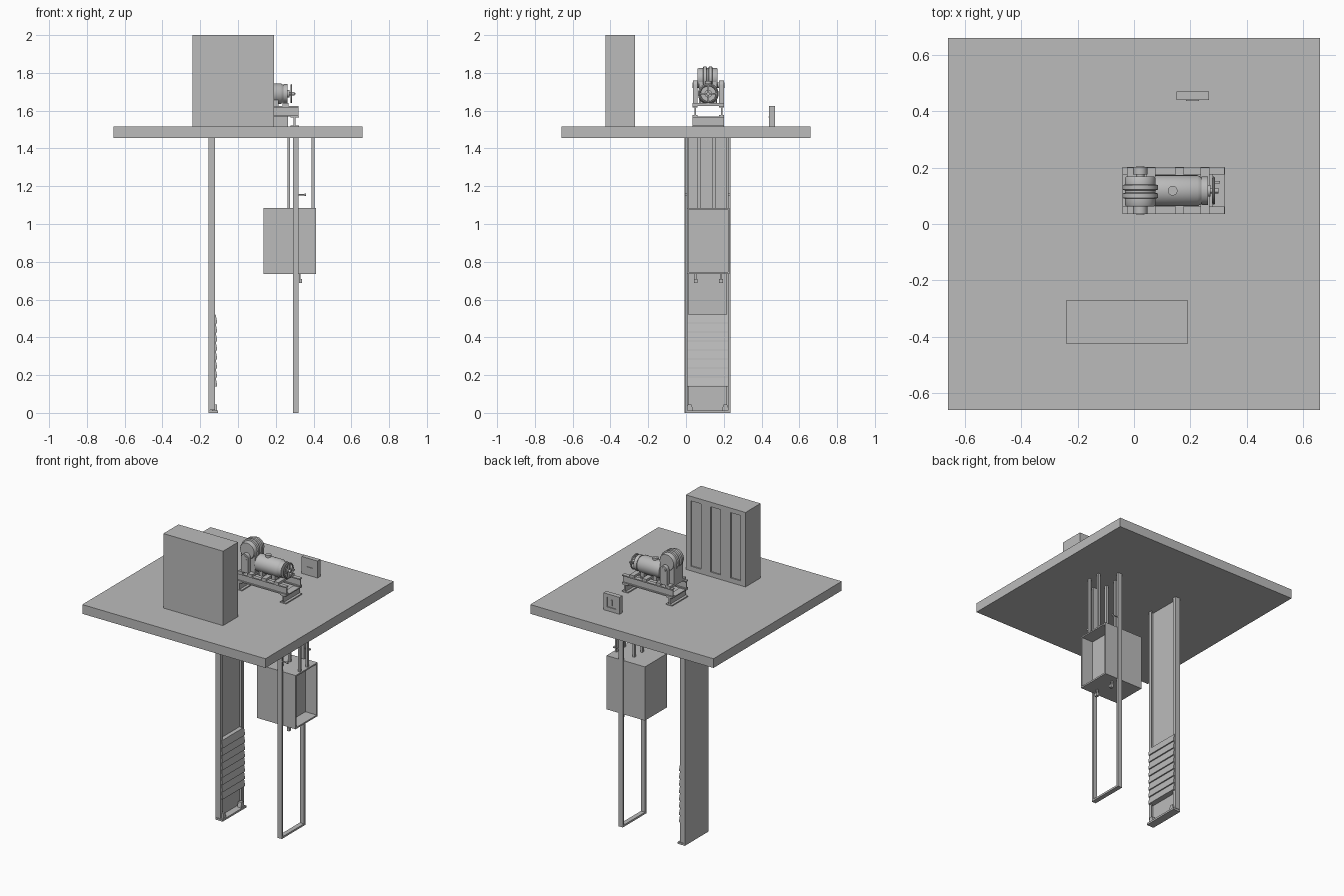
import bpy, math
from mathutils import Vector

if "Cube" in bpy.data.objects:
    bpy.data.objects.remove(bpy.data.objects["Cube"])

grey = bpy.data.materials.new("plain grey")
grey.use_nodes = True
grey.diffuse_color = (0.5, 0.5, 0.5, 1)
grey.node_tree.nodes["Principled BSDF"].inputs["Base Color"].default_value = (0.5, 0.5, 0.5, 1)


def finish(name, verts, faces, smooth=False):
    mesh = bpy.data.meshes.new(name)
    mesh.from_pydata(verts, [], faces)
    mesh.materials.append(grey)
    ob = bpy.data.objects.new(name, mesh)
    bpy.context.collection.objects.link(ob)
    if smooth:
        bpy.ops.object.select_all(action='DESELECT')
        ob.select_set(True)
        bpy.context.view_layer.objects.active = ob
        bpy.ops.object.shade_smooth_by_angle(angle=math.radians(35))
    return ob


def prism(name, outline, axis, lo, hi, smooth=False):
    """Extrude a counter-clockwise outline along x (y,z), y (z,x) or z (x,y)."""
    def place(a, b, c):
        return {'x': (c, a, b), 'y': (b, c, a), 'z': (a, b, c)}[axis]
    n = len(outline)
    verts = [place(a, b, c) for c in (lo, hi) for a, b in outline]
    faces = [tuple(reversed(range(n))), tuple(range(n, 2 * n))]
    faces += [(i, (i + 1) % n, (i + 1) % n + n, i + n) for i in range(n)]
    return finish(name, verts, faces, smooth)


def box(name, x, y, z):
    return prism(name, [(x[0], y[0]), (x[1], y[0]), (x[1], y[1]), (x[0], y[1])], 'z', *z)


def lathe(name, axis, centre, profile, n=32):
    """Revolve (position, radius) points about a line through centre."""
    u = Vector((1, 0, 0)) if axis == 'x' else Vector((0, 1, 0)) if axis == 'y' else Vector((0, 0, 1))
    v = Vector((u.y, u.z, u.x))
    w = u.cross(v)
    c = Vector(centre)
    verts, faces = [], []
    for p, r in profile:
        for i in range(n):
            t = math.tau * i / n
            verts.append(c + u * p + (v * math.cos(t) + w * math.sin(t)) * r)
    for k in range(len(profile) - 1):
        for i in range(n):
            j = (i + 1) % n
            faces.append((k * n + i, k * n + j, k * n + n + j, k * n + n + i))
    faces.append(tuple(reversed(range(n))))
    faces.append(tuple(range(len(verts) - n, len(verts))))
    return finish(name, verts, faces, True)


def carve(target, cutters):
    for c in cutters:
        c.hide_render = True
        c.hide_set(True)
        m = target.modifiers.new("recess", 'BOOLEAN')
        m.object = c
        m.solver = 'EXACT'


def i_outline(a, b, z0, z1, flange, web):
    m = (a + b) / 2
    return [(a, z0), (b, z0), (b, z0 + flange), (m + web, z0 + flange), (m + web, z1 - flange),
            (b, z1 - flange), (b, z1), (a, z1), (a, z1 - flange), (m - web, z1 - flange),
            (m - web, z0 + flange), (a, z0 + flange)]


# Machine room floor
box("floor_slab", (-.66, .66), (-.66, .66), (1.455, 1.515))

# Control cabinet with three recessed doors on its rear
cabinet = box("control_cabinet", (-.24, .19), (-.425, -.27), (1.515, 2))
carve(cabinet, [box("cabinet_recess_cutter", (x - .036, x + .036), (-.278, -.2), (1.545, 1.97))
                for x in (.118, -.025, -.168)])

# Switch box
switch = box("switch_box", (.15, .265), (.44, .47), (1.515, 1.625))
carve(switch, [box("switch_recess_cutter", (.175, .24), (.464, .5), (1.54, 1.605))])
box("switch_lever", (.203, .212), (.463, .47), (1.555, 1.59))
box("switch_slot", (.185, .23), (.436, .441), (1.565, 1.57))

# Machine frame: cross beams, long channels, saddle plates
for x in (-.018, .3):
    outline = [(z, a) for a, z in i_outline(x - .022, x + .022, 1.515, 1.57, .007, .005)]
    prism("cross_beam", outline[::-1], 'y', .035, .2)
for y in (.035, .175):
    prism("long_beam", i_outline(y, y + .027, 1.57, 1.625, .007, .004), 'x', -.04, .32)
for x in (-.015, .055, .155, .245):
    box("saddle_plate", (x - .01, x + .022), (.035, .2), (1.625, 1.64))

# Drive sheave, gear housing and bearings
lathe("drive_sheave", 'y', (.022, 0, 1.772),
      [(.062, .035), (.062, .05), (.068, .054), (.09, .054), (.092, .0625), (.108, .0625), (.111, .054),
       (.119, .054), (.122, .0625), (.138, .0625), (.14, .054), (.162, .054), (.168, .05), (.168, .035)], 40)
box("gear_housing", (-.028, .072), (.07, .165), (1.64, 1.76))
arch = [(1.64, 0), (1.64, .048)]
arch = [(1.64, -.003), (1.64, .047)] + [
    (1.735 + .025 * math.sin(t * math.pi / 12), .022 + .025 * math.cos(t * math.pi / 12)) for t in range(13)]
for y in (.036, .176):
    prism("bearing_block", arch[::-1], 'y', y, y + .026, True)
lathe("sheave_shaft", 'y', (.022, 0, 1.735), [(.034, .015), (.204, .015)], 20)

# Motor with end bell, brake wheel and terminal cap
lathe("motor_body", 'x', (0, .118, 1.69),
      [(.06, .04), (.075, .04), (.075, .055), (.225, .055), (.237, .048), (.24, .046),
       (.24, .05), (.262, .05), (.262, .02), (.272, .02)])
lathe("motor_shaft", 'x', (0, .118, 1.69), [(.26, .009), (.3, .009)], 16)
bpy.ops.mesh.primitive_torus_add(location=(.282, .118, 1.69), rotation=(0, math.pi / 2, 0),
                                 major_radius=.045, minor_radius=.005, major_segments=32, minor_segments=8)
wheel = bpy.context.object
wheel.name = "hand_wheel_rim"
wheel.data.materials.append(grey)
bpy.ops.object.shade_smooth_by_angle()
box("hand_wheel_spoke", (.278, .286), (.073, .163), (1.686, 1.694))
box("hand_wheel_spoke", (.278, .286), (.114, .122), (1.645, 1.735))
box("hand_wheel_grip", (.285, .305), (.144, .152), (1.686, 1.694))
lathe("terminal_cap", 'z', (.137, .118, 0), [(1.735, .017), (1.757, .017)], 20)
for x in (.1, .19):
    box("motor_foot", (x, x + .025), (.075, .161), (1.625, 1.66))

# Landing panel with edge channels
box("shaft_panel", (-.157, -.149), (-.008, .236), (0, 1.455))
for y, inner in ((-.008, 1), (.236, -1)):
    for name, x0, x1, depth in (("channel_web", -.15, -.122, .006), ("channel_lip", -.128, -.122, .022)):
        box(name, (x0, x1), sorted((y, y + inner * depth)), (.015, 1.455))

# Louvred apron
box("apron_back", (-.145, -.122), (0, .23), (.14, .52))
pitch = .38 / 8
for i in range(8):
    z = .14 + i * pitch
    prism("apron_slat", [(z, -.124), (z + pitch, -.124), (z + pitch, -.118), (z + .006, -.11), (z, -.11)][::-1],
          'y', 0, .23)

# Sill and rail clamps
box("panel_sill", (-.157, -.105), (-.008, .236), (0, .012))
for y in (.02, .208):
    prism("sill_clamp", [(y - .018, .012), (y + .018, .012), (y + .01, .044), (y - .01, .044)], 'x', -.138, -.112)

# Hanging loop frame with cleats
for y in (-.006, .222):
    box("loop_post", (.29, .32), (y, y + .014), (0, 1.455))
    lathe("cleat_bar", 'x', (0, y + .007, 1.155), [(.318, .004), (.358, .004)], 12)
    lathe("cleat_knob", 'x', (0, y + .007, 1.155), [(.352, .007), (.36, .007)], 12)
box("loop_base", (.29, .32), (-.006, .236), (0, .012))

# Hollow counterweight car
car = box("car_body", (.135, .412), (.005, .23), (.735, 1.085))
carve(car, [box("car_recess_cutter", (.33, .5), (.013, .222), (.745, 1.076))])

# Hangers above and hooks under the car
for x, y in ((.262, .06), (.262, .14), (.39, .06), (.39, .14)):
    box("hanger_bar", (x, x + .014), (y, y + .016), (1.08, 1.455))
for y in (.052, .185):
    box("hook_stem", (.322, .332), (y - .006, y + .006), (.695, .737))
    box("hook_toe", (.322, .34), (y - .01, y + .01), (.688, .708))
